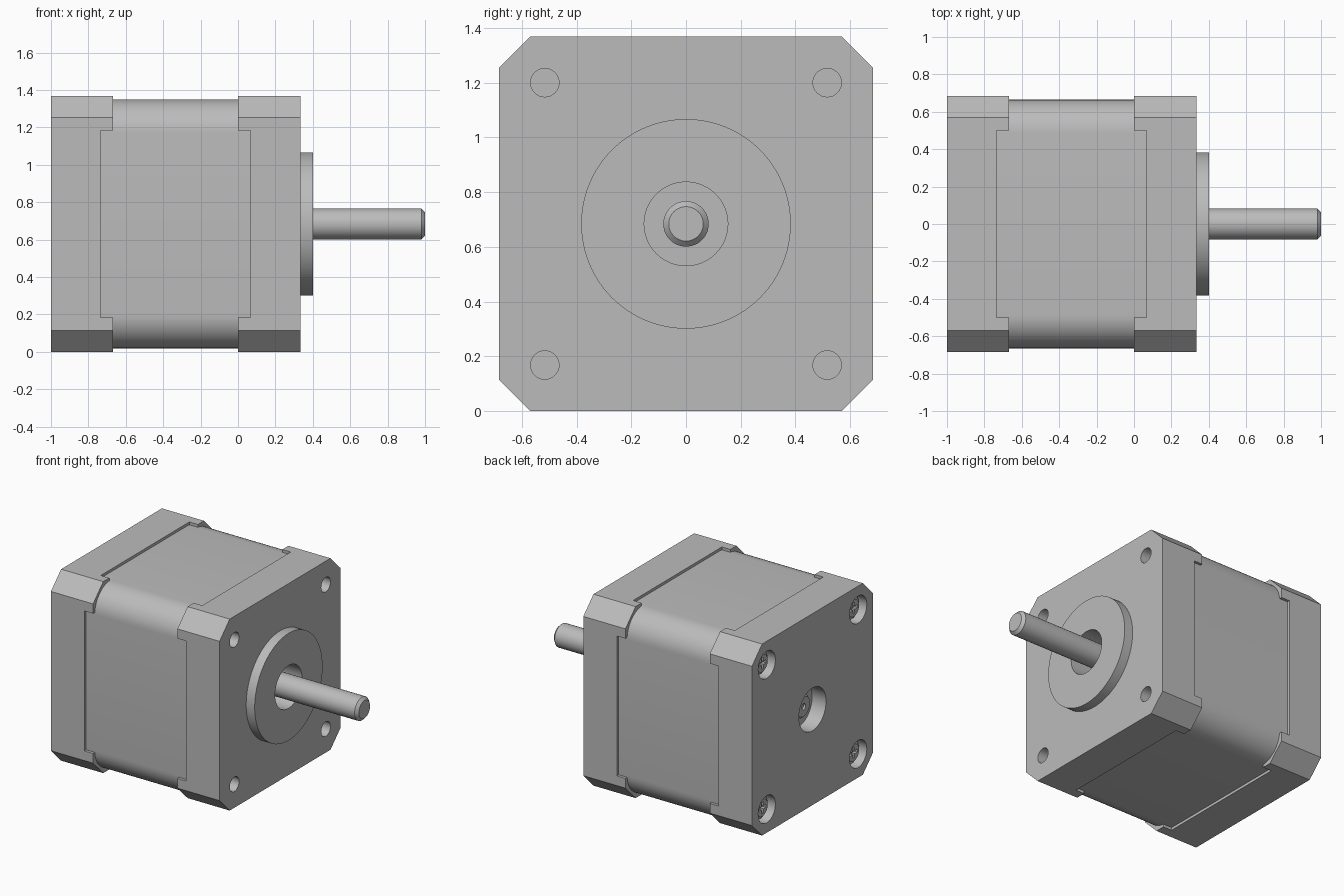
import bpy, bmesh
from math import sin, cos, tau, radians

cube = bpy.data.objects.get("Cube")
if cube:
    bpy.data.objects.remove(cube, do_unlink=True)

HALF = 0.684      # half width of the end caps, also the axle height
BODY = 0.665      # half width of the middle
HOLE = 0.516      # bolt offset from the axle
CORNERS = [(y, z) for y in (-HOLE, HOLE) for z in (-HOLE, HOLE)]

metal = bpy.data.materials.new("grey metal")
metal.use_nodes = True
GREY = (0.5, 0.5, 0.5, 1)
metal.diffuse_color = GREY
metal.node_tree.nodes["Principled BSDF"].inputs["Base Color"].default_value = GREY


def circle(r, n=48, y=0, z=0):
    return [(y + r * cos(tau * i / n), z + r * sin(tau * i / n)) for i in range(n)]


def box(w, h, y=0, z=0):
    return [(y - w, z - h), (y + w, z - h), (y + w, z + h), (y - w, z + h)]


def octagon(h, c):
    k = h - c
    return [(k, -h), (h, -k), (h, k), (k, h), (-k, h), (-h, k), (-h, -k), (-k, -h)]


def rounded(h, r, n=12):
    pts = []
    for q, (sy, sz) in enumerate([(1, 1), (-1, 1), (-1, -1), (1, -1)]):
        for i in range(n + 1):
            a = tau / 4 * (q + i / n)
            pts.append((sy * (h - r) + r * cos(a), sz * (h - r) + r * sin(a)))
    return pts


def loft(name, *sections):
    """Solid along x through (x, profile) sections, centred on the axle."""
    bm = bmesh.new()
    rings = [[bm.verts.new((x, y, z + HALF)) for y, z in prof] for x, prof in sections]
    for a, b in zip(rings, rings[1:]):
        for i in range(len(a)):
            j = (i + 1) % len(a)
            bm.faces.new((a[i], a[j], b[j], b[i]))
    bm.faces.new(rings[0])
    bm.faces.new(rings[-1])
    bmesh.ops.recalc_face_normals(bm, faces=bm.faces)
    mesh = bpy.data.meshes.new(name)
    bm.to_mesh(mesh)
    bm.free()
    mesh.materials.append(metal)
    ob = bpy.data.objects.new(name, mesh)
    bpy.context.collection.objects.link(ob)
    return ob


def prism(name, x0, x1, prof):
    return loft(name, (x0, prof), (x1, prof))


def cut(ob, cutters):
    """Subtract the cutters, bake the result and keep the cutters."""
    for c in cutters:
        c.hide_render = True
        m = ob.modifiers.new("cut", 'BOOLEAN')
        m.operation, m.solver, m.object = 'DIFFERENCE', 'EXACT', c
    bpy.context.view_layer.update()
    graph = bpy.context.evaluated_depsgraph_get()
    mesh = bpy.data.meshes.new_from_object(ob.evaluated_get(graph))
    ob.modifiers.clear()
    ob.data = mesh


def discard(cutters):
    for c in cutters:
        bpy.data.objects.remove(c, do_unlink=True)


# Middle housing with rounded corners
prism("motor_body", -0.745, 0.075, rounded(BODY, 0.18))

# End caps: chamfered blocks whose inner side is notched between the corners
rear_cap = prism("rear_cap", -1, -0.667, octagon(HALF, 0.115))
front_cap = prism("front_cap", 0, 0.333, octagon(HALF, 0.115))
boss = prism("front_boss", 0.32, 0.4, circle(0.383, 96))
for cap, x0, x1 in ((rear_cap, -0.735, -0.6), (front_cap, -0.1, 0.067)):
    notches = [prism("notch_cutter", x0, x1, box(0.5, 1)),
               prism("notch_cutter", x0, x1, box(1, 0.5))]
    cut(cap, notches)
    discard(notches)

# Axle bore and bolt holes
bore = prism("bore_cutter", 0.22, 0.5, circle(0.153))
bolts = [prism("bolt_cutter", 0.18, 0.5, circle(0.052, 32, y, z)) for y, z in CORNERS]
cut(front_cap, [bore] + bolts)
cut(boss, [bore])
pocket = prism("pocket_cutter", -1.1, -0.89, circle(0.153))
sinks = [prism("sink_cutter", -1.1, -0.9, circle(0.097, 32, y, z)) for y, z in CORNERS]
cut(rear_cap, [pocket] + sinks)
discard([bore, pocket] + bolts + sinks)

# Axle with a chamfered tip
loft("axle", (0.2, circle(0.083)), (0.98, circle(0.083)), (1, circle(0.063)))

# Rear axle end with a centre dimple
axle_end = loft("axle_rear_end", (-0.93, circle(0.07)), (-0.915, circle(0.083)),
                (-0.85, circle(0.083)))
dimple = prism("dimple_cutter", -1, -0.915, circle(0.022, 16))
cut(axle_end, [dimple])
discard([dimple])

# Cross-head screws sunk in the rear cap
for i, (y, z) in enumerate(CORNERS):
    screw = loft(f"screw_{i + 1}", (-0.965, circle(0.06, 32, y, z)),
                 (-0.95, circle(0.08, 32, y, z)), (-0.88, circle(0.08, 32, y, z)))
    slots = [prism("slot_cutter", -1, -0.94, box(0.04, 0.011, y, z)),
             prism("slot_cutter", -1, -0.94, box(0.011, 0.04, y, z))]
    cut(screw, slots)
    discard(slots)

# Smooth the round walls, keep the edges crisp
bpy.ops.object.select_all(action='DESELECT')
for ob in bpy.context.collection.objects:
    if ob.type == 'MESH' and metal.name in ob.data.materials:
        ob.select_set(True)
        bpy.context.view_layer.objects.active = ob
bpy.ops.object.shade_smooth_by_angle(angle=radians(30))
